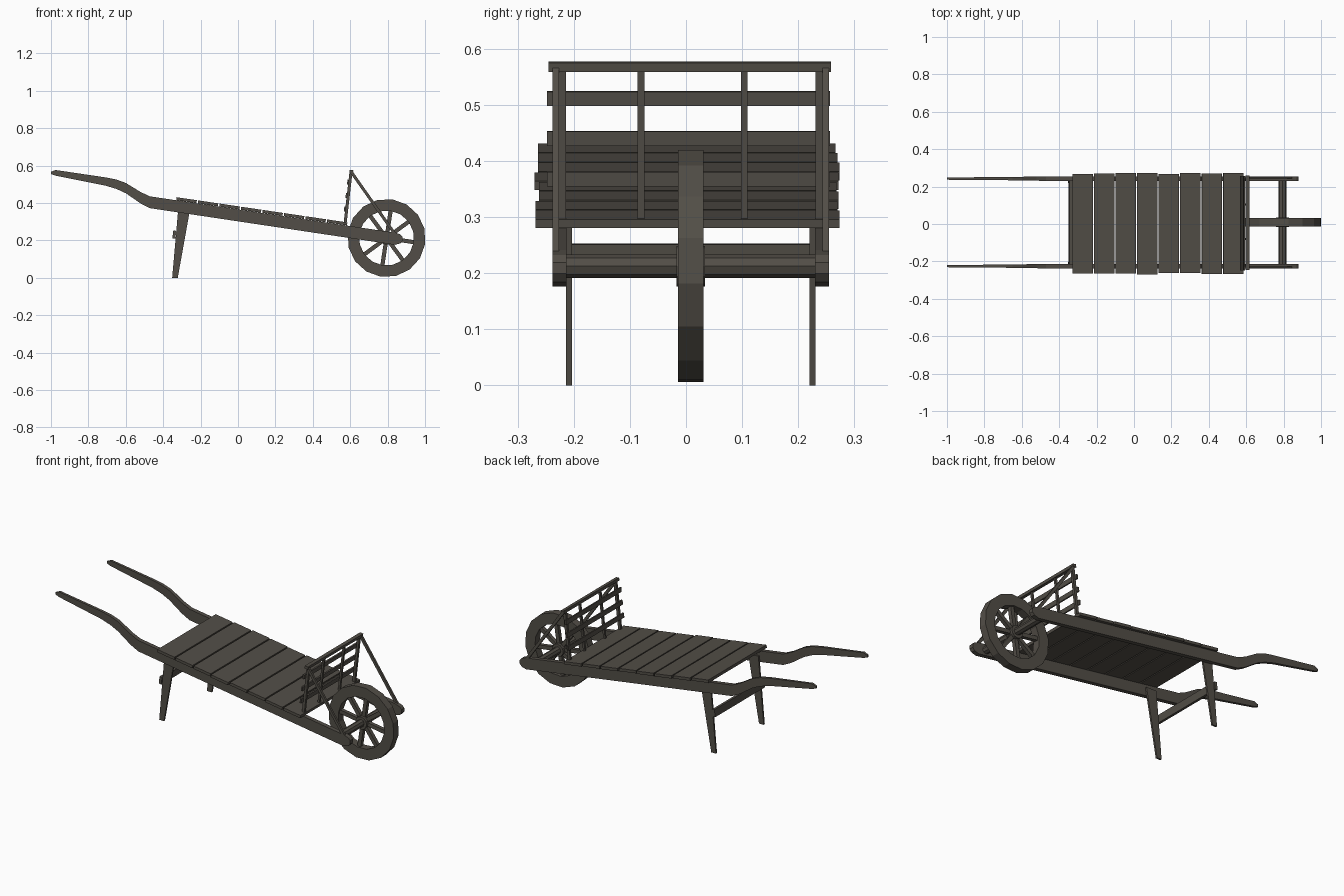
import bpy, bmesh, math
from mathutils import Vector, Matrix

if "Cube" in bpy.data.objects:
    bpy.data.objects.remove(bpy.data.objects["Cube"])

wood = bpy.data.materials.new("weathered dark wood")
wood.diffuse_color = (0.085, 0.076, 0.063, 1)
wood.use_nodes = True
wood.node_tree.nodes["Principled BSDF"].inputs["Base Color"].default_value = wood.diffuse_color
CY = 0.0085                      # centre line of the frame
SLOPE = -0.1475                  # fall of the bed towards the wheel


def finish(name, bm):
    bmesh.ops.recalc_face_normals(bm, faces=bm.faces)
    me = bpy.data.meshes.new(name)
    bm.to_mesh(me)
    bm.free()
    me.materials.append(wood)
    ob = bpy.data.objects.new(name, me)
    bpy.context.collection.objects.link(ob)
    return ob


def loft(name, rings, closed=False):
    """Skin a row of four-point (or n-point) rings."""
    bm = bmesh.new()
    vs = [[bm.verts.new(p) for p in r] for r in rings]
    n = len(vs[0])
    pairs = list(zip(vs, vs[1:])) + ([(vs[-1], vs[0])] if closed else [])
    for a, b in pairs:
        for i in range(n):
            j = (i + 1) % n
            bm.faces.new((a[i], a[j], b[j], b[i]))
    if not closed:
        bm.faces.new(vs[0])
        bm.faces.new(vs[-1])
    return finish(name, bm)


def bar(name, p, q, wy, wt):
    """Bar in the xz plane from p to q: wy wide in y, wt thick across."""
    p, q = Vector(p), Vector(q)
    d = (q - p).normalized()
    side = Vector((0, 1, 0)) * wy / 2
    t = d.cross(Vector((0, 1, 0))) * wt / 2
    return loft(name, [[c + side + t, c + side - t, c - side - t, c - side + t] for c in (p, q)])


def rail_top(x):
    return 0.435 + SLOPE * (x + 0.47)


# side rails with curved handles: x, top, bottom, half width
stations = [(-1.0, .567, .554, .005), (-.975, .576, .546, .007), (-.71, .537, .493, .008),
            (-.65, .525, .475, .009), (-.60, .507, .452, .010), (-.52, .458, .397, .011),
            (-.47, .435, .372, .012), (.84, .241, .176, .0125), (.868, .232, .184, .0125),
            (.88, .219, .199, .0125)]
for s, side in ((-1, "right"), (1, "left")):
    y = CY + s * 0.234
    loft("rail_" + side, [[(x, y - w, b), (x, y + w, b), (x, y + w, t), (x, y - w, t)]
                          for x, t, b, w in stations])
    # tapered leg on the inner face of the rail
    ly = CY + s * 0.217
    loft("leg_" + side, [[(x0, ly - .005, z), (x1, ly - .005, z), (x1, ly + .005, z), (x0, ly + .005, z)]
                         for x0, x1, z in ((-.352, -.322, 0), (-.318, -.253, .385))])
    # diagonal strut and end post of the headboard
    bar("strut_" + side, (.604, CY + s * .2405, .568), (.838, CY + s * .2405, .235), .012, .016)
    bar("end_post_" + side, (.572, CY + s * .229, .285), (.604, CY + s * .229, .565), .014, .016)

# brace between the legs
bar("leg_brace", (-.343, CY, .21), (-.338, CY, .252), .455, .016)

# bed slats laid across the rails
d = Vector((1, 0, SLOPE)).normalized()
for i in range(8):
    x = -0.275 + i * 0.115
    c = Vector((x, 0.003 + (i % 3 - 1) * 0.002, rail_top(x) + 0.0085))
    bar("bed_slat", c - d * 0.0545, c + d * 0.0545, 0.53 + (i * 5 % 4) * 0.004, 0.016)

# headboard: inner posts, cross slats and top rail
for y in (-.080, .104):
    bar("headboard_post", (.572, y, .295), (.604, y, .565), .012, .012)
for z in (.511, .44, .368):
    x = .572 + (z - .295) * .1185 - .009
    bar("headboard_slat", (x - .0015, .0045, z - .0127), (x + .0015, .0045, z + .0127), .505, .009)
bar("headboard_top", (.605, .0065, .560), (.607, .0065, .576), .503, .020)

# wheel: sixteen-sided rim, spokes, hub and axle
WC = Vector((.794, CY, .2125))
PHASE = math.radians(-8.6)


def polar(r, a, y):
    return WC + Vector((r * math.cos(a), y, r * math.sin(a)))


loft("wheel_rim", [[polar(r, PHASE + k * math.pi / 8, y)
                    for r, y in ((.209, -.0225), (.209, .0225), (.147, .0225), (.147, -.0225))]
                   for k in range(16)], closed=True)
for k in range(8):
    a = PHASE + k * math.pi / 4
    bar("spoke", polar(.015, a, 0), polar(.155, a, 0), .022, .022)


def drum(name, r, length, sides):
    bm = bmesh.new()
    bmesh.ops.create_cone(bm, cap_ends=True, segments=sides, radius1=r, radius2=r, depth=length,
                          matrix=Matrix.Translation(WC) @ Matrix.Rotation(math.pi / 2, 4, 'X'))
    return finish(name, bm)


drum("axle", .021, .46, 8)
drum("hub", .036, .05, 12)
